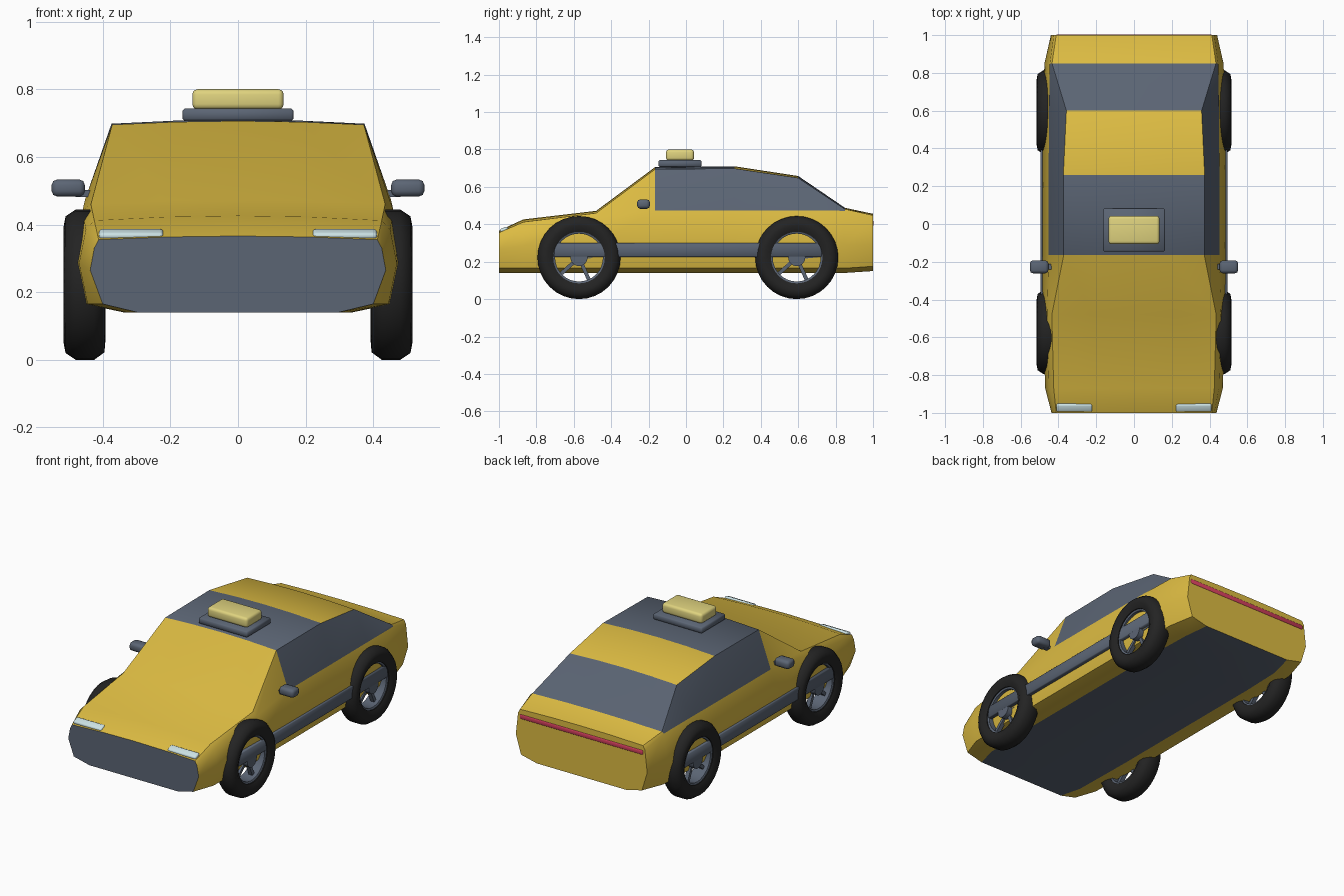
import bpy, bmesh, math
from mathutils import Vector, Matrix

if "Cube" in bpy.data.objects:
    bpy.data.objects.remove(bpy.data.objects["Cube"])


def mat(name, rgb):
    m = bpy.data.materials.new(name)
    m.diffuse_color = (*rgb, 1)
    m.use_nodes = True
    m.node_tree.nodes["Principled BSDF"].inputs["Base Color"].default_value = m.diffuse_color
    return m


YELLOW = mat("yellow paint", (0.72, 0.50, 0.055))
GREY = mat("slate grey", (0.105, 0.13, 0.175))
BLACK = mat("tyre black", (0.017, 0.017, 0.017))
CREAM = mat("pale yellow", (0.74, 0.65, 0.21))
WHITE = mat("lamp white", (0.60, 0.76, 0.78))
RED = mat("lamp red", (0.65, 0.05, 0.11))


def finish(name, bm, mats, angle=40):
    bmesh.ops.recalc_face_normals(bm, faces=bm.faces[:])
    me = bpy.data.meshes.new(name)
    bm.to_mesh(me)
    bm.free()
    for m in mats:
        me.materials.append(m)
    ob = bpy.data.objects.new(name, me)
    bpy.context.collection.objects.link(ob)
    bpy.ops.object.select_all(action='DESELECT')
    ob.select_set(True)
    bpy.context.view_layer.objects.active = ob
    bpy.ops.object.shade_smooth_by_angle(angle=math.radians(angle))
    return ob


def box(name, center, size, m, bevel=0.0, segs=2, tilt=0.0):
    bm = bmesh.new()
    bmesh.ops.create_cube(bm, size=1)
    bmesh.ops.scale(bm, vec=size, verts=bm.verts)
    if bevel:
        bmesh.ops.bevel(bm, geom=bm.edges[:], offset=bevel, segments=segs,
                        profile=0.5, affect='EDGES')
    bmesh.ops.transform(bm, verts=bm.verts, matrix=Matrix.Translation(center)
                        @ Matrix.Rotation(tilt, 4, 'X'))
    return finish(name, bm, [m], 50)


def ring(name, center, profile, m, sx, n=32):
    # closed (radius, x) profile turned around the wheel axis
    bm = bmesh.new()
    loops = []
    for i in range(n):
        a = 2 * math.pi * i / n
        loops.append([bm.verts.new((sx * x, center[0] + r * math.cos(a),
                                    center[1] + r * math.sin(a))) for r, x in profile])
    k = len(profile)
    for i in range(n):
        p, q = loops[i], loops[(i + 1) % n]
        for j in range(k):
            bm.faces.new((p[j], p[(j + 1) % k], q[(j + 1) % k], q[j]))
    return finish(name, bm, [m], 50)


# Body: cross-sections lofted along y
# y, floor z, sill x, sill z, mid x, mid z, belt x, belt z, top x, top z, centre z
stations = [
    (-1.00, .140, .400, .165, .437, .265, .425, .330, .412, .355, .366),
    (-0.87, .140, .445, .165, .470, .285, .450, .385, .425, .412, .426),
    (-0.48, .140, .455, .165, .484, .290, .460, .440, .435, .460, .472),
    (-0.165, .140, .455, .165, .486, .290, .452, .475, .372, .695, .706),
    (0.26, .140, .455, .165, .486, .290, .452, .475, .374, .698, .710),
    (0.60, .140, .455, .165, .484, .290, .450, .475, .358, .648, .658),
    (0.85, .140, .445, .165, .474, .290, .446, .472, .434, .481, .488),
    (1.00, .150, .405, .175, .440, .290, .425, .425, .412, .448, .456),
]
bm = bmesh.new()
loops = []
for y, zf, xs, zs, xm, zm, xb, zb, xt, zt, zc in stations:
    half = [(0, zf), (xs * .74, zf), (xs, zs), (xm, zm), (xb, zb), (xt, zt),
            (xt * .5, zt + .75 * (zc - zt)), (0, zc)]
    pts = half + [(-x, z) for x, z in half[-2:0:-1]]
    loops.append([bm.verts.new((x, y, z)) for x, z in pts])
n = len(loops[0])
for i in range(len(loops) - 1):
    for j in range(n):
        f = bm.faces.new((loops[i][j], loops[i][(j + 1) % n],
                          loops[i + 1][(j + 1) % n], loops[i + 1][j]))
        k = min(j, n - 1 - j)
        floor = k == 0
        side_window = k == 4 and 3 <= i <= 5
        dark_roof = k >= 5 and i in (3, 5)
        f.material_index = int(floor or side_window or dark_roof)
bm.faces.new(loops[0]).material_index = 1
bm.faces.new(loops[-1]).material_index = 0
finish("body", bm, [YELLOW, GREY])

# Wheels
R = 0.222
tyre = [(.138, .405), (.165, .392), (.200, .395), (R, .425), (R, .480),
        (.202, .510), (.170, .516), (.138, .500)]
rim = [(.128, .410), (.140, .410), (.140, .495), (.128, .490)]
for sx, side in ((1, "right"), (-1, "left")):
    for y, end in ((-0.572, "front"), (0.592, "rear")):
        tag = f"{end}_{side}"
        ring(f"tyre_{tag}", (y, R), tyre, BLACK, sx)
        ring(f"rim_{tag}", (y, R), rim, GREY, sx)
        # Hub and five spokes
        bm = bmesh.new()
        hub = Matrix.Translation((sx * .455, y, R)) @ Matrix.Rotation(math.pi / 2, 4, 'Y')
        bmesh.ops.create_cone(bm, cap_ends=True, segments=16, radius1=.046,
                              radius2=.046, depth=.08, matrix=hub)
        for s in range(5):
            a = math.radians(6 + 72 * s)
            m = (Matrix.Translation((sx * .455, y, R)) @ Matrix.Rotation(a, 4, 'X')
                 @ Matrix.Translation((0, .085, 0)) @ Matrix.Diagonal((.025, .10, .020, 1)))
            bmesh.ops.create_cube(bm, size=1, matrix=m)
        finish(f"spokes_{tag}", bm, [GREY])

    # Side trim, mirror and headlight
    box(f"side_trim_{side}", (sx * .482, 0.01, .263), (.028, 1.43, .075), GREY, .004, 1)
    box(f"mirror_{side}", (sx * .502, -.227, .508), (.098, .068, .050), GREY, .016, 2)
    box(f"mirror_stem_{side}", (sx * .455, -.227, .492), (.05, .03, .02), GREY)
    box(f"headlight_{side}", (sx * .316, -.972, .371), (.190, .045, .022), WHITE,
        .010, 3, .40)

# Tail light strip
box("tail_light", (0, .992, .405), (.83, .022, .030), RED, .007, 2)

# Roof sign
box("sign_base", (0, -.032, .725), (.328, .228, .036), GREY, .006, 1)
box("roof_sign", (0, -.032, .770), (.270, .150, .060), CREAM, .016, 3)
